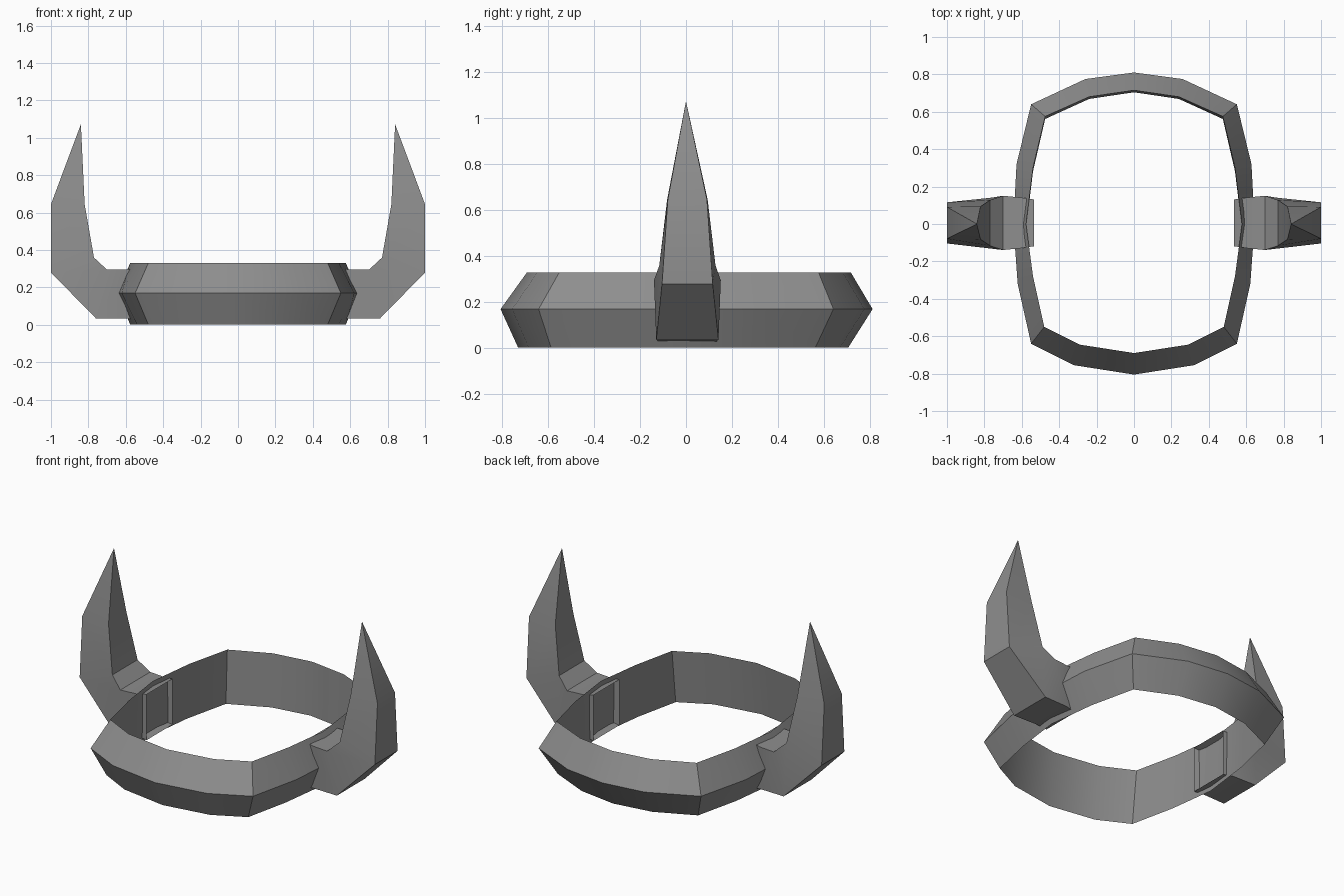
import bpy, bmesh

cube = bpy.data.objects.get("Cube")
if cube:
    bpy.data.objects.remove(cube)

# One grey for every part
grey = bpy.data.materials.new("dark grey")
grey.use_nodes = True
grey.diffuse_color = (0.27, 0.27, 0.27, 1)
grey.node_tree.nodes["Principled BSDF"].inputs["Base Color"].default_value = (0.27, 0.27, 0.27, 1)


def finish(bm, name):
    bmesh.ops.recalc_face_normals(bm, faces=bm.faces)
    mesh = bpy.data.meshes.new(name)
    bm.to_mesh(mesh)
    bm.free()
    mesh.materials.append(grey)
    obj = bpy.data.objects.new(name, mesh)
    bpy.context.collection.objects.link(obj)
    bpy.ops.object.select_all(action='DESELECT')
    obj.select_set(True)
    bpy.context.view_layer.objects.active = obj
    bpy.ops.object.shade_smooth_by_angle(angle=0.52)
    return obj


def skin(bm, rings, closed):
    """Join successive rings of vertices with quads."""
    for i in range(len(rings) if closed else len(rings) - 1):
        a, b = rings[i], rings[(i + 1) % len(rings)]
        for j in range(len(a)):
            k = (j + 1) % len(a)
            bm.faces.new((a[j], a[k], b[k], b[j]))


# Head band: half outlines from back to front, mirrored, with a triangular section
outer = [(0, .81), (.26, .775), (.55, .64), (.628, .32), (.645, 0),
         (.622, -.32), (.55, -.64), (.32, -.755), (0, -.805)]
inner = [(0, .715), (.24, .68), (.475, .575), (.54, .3), (.577, 0),
         (.54, -.28), (.48, -.55), (.29, -.645), (0, -.69)]


def full_loop(half):
    return half + [(-x, y) for x, y in reversed(half[1:-1])]


bm = bmesh.new()
sections = []
for (ox, oy), (ix, iy) in zip(full_loop(outer), full_loop(inner)):
    low_y = iy - 0.025 + 0.02 * iy
    sections.append([bm.verts.new(p) for p in
                     ((ox, oy, .17), (ix, iy, .33), (ix, low_y, .003))])
skin(bm, sections, True)
finish(bm, "head_band")

# Horn sections: lower/outer x, z, half width, then upper/inner x, z, half width
horn = [(.535, .025, .125, .535, .305, .125),
        (.6, .035, .13, .6, .295, .135),
        (.76, .035, .135, .70, .295, .145),
        (1.0, .28, .11, .77, .36, .122),
        (1.0, .645, .085, .82, .645, .088)]


def make_horn(side, name):
    bm = bmesh.new()
    cy = 0.006
    rings = []
    for ox, oz, ow, ix, iz, iw in horn:
        rings.append([bm.verts.new((side * x, cy + y, z)) for x, y, z in
                      ((ox, -ow, oz), (ox, ow, oz), (ix, iw, iz), (ix, -iw, iz))])
    skin(bm, rings, False)
    # Pointed tip
    tip = bm.verts.new((side * .84, 0, 1.073))
    for j in range(4):
        bm.faces.new((rings[-1][j], rings[-1][(j + 1) % 4], tip))
    # Framed recess on the inside of the band
    base = bm.faces.new(rings[0])
    bmesh.ops.recalc_face_normals(bm, faces=bm.faces)
    bmesh.ops.inset_region(bm, faces=[base], thickness=0.018)
    for v in base.verts:
        v.co.x += side * 0.035
    finish(bm, name)


make_horn(1, "left_horn")
make_horn(-1, "right_horn")
